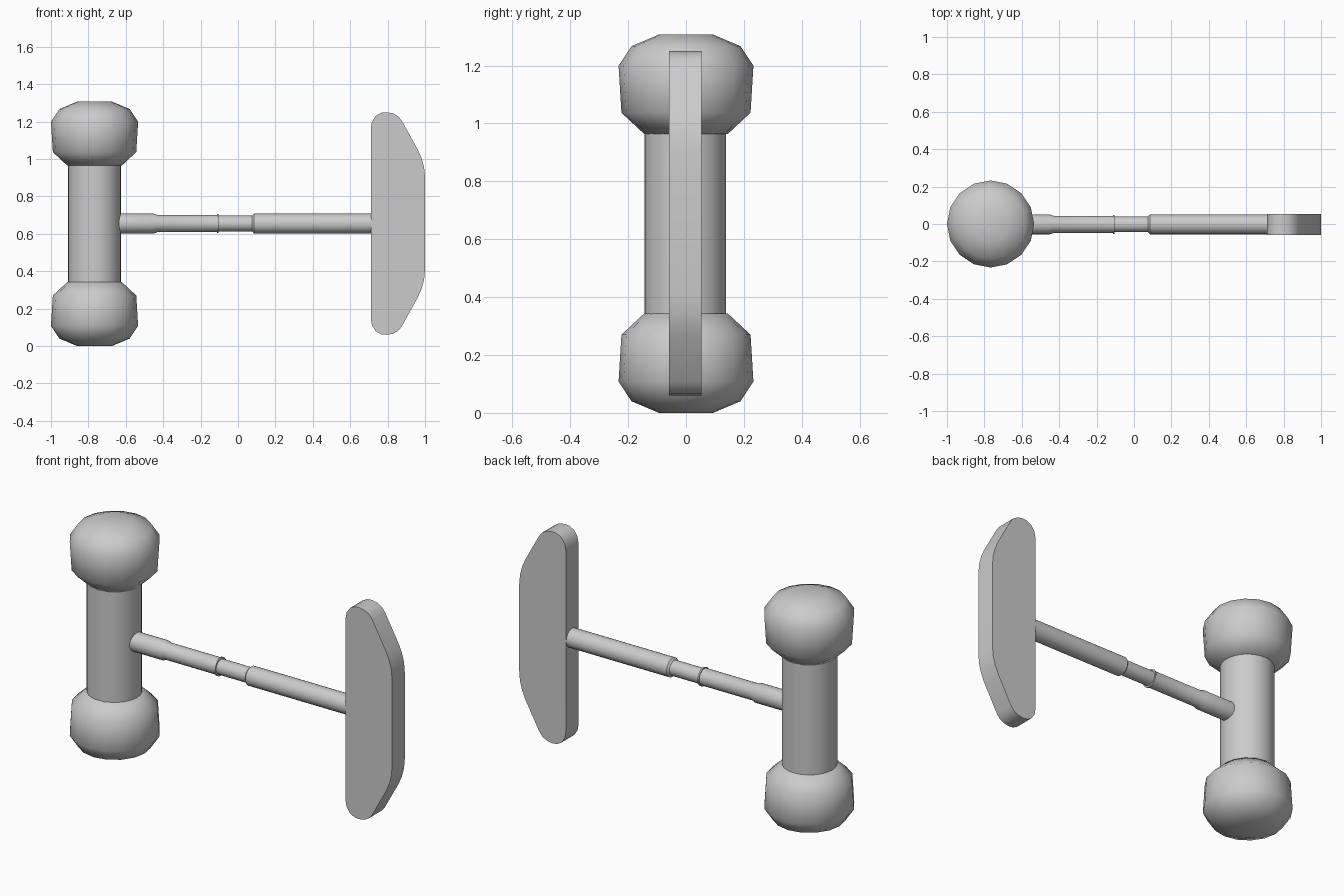
import bpy, bmesh, math
from mathutils import Matrix

cube = bpy.data.objects.get("Cube")
if cube:
    bpy.data.objects.remove(cube)

grey = bpy.data.materials.new("plain grey")
grey.use_nodes = True
colour = (0.6, 0.6, 0.6, 1)
grey.diffuse_color = colour
grey.node_tree.nodes["Principled BSDF"].inputs["Base Color"].default_value = colour


def finish(name, bm, angle):
    """Turn a bmesh into a smooth shaded object."""
    bmesh.ops.recalc_face_normals(bm, faces=bm.faces)
    mesh = bpy.data.meshes.new(name)
    bm.to_mesh(mesh)
    bm.free()
    mesh.materials.append(grey)
    obj = bpy.data.objects.new(name, mesh)
    bpy.context.collection.objects.link(obj)
    bpy.ops.object.select_all(action="DESELECT")
    obj.select_set(True)
    bpy.context.view_layer.objects.active = obj
    bpy.ops.object.shade_smooth_by_angle(angle=math.radians(angle))
    return obj


def lathe(name, profile, sides, matrix, angle=30):
    """Stack rings of (radius, height) along the local z axis, capped at both ends."""
    bm = bmesh.new()
    rings = []
    for r, h in profile:
        turns = [math.tau * i / sides for i in range(sides)]
        rings.append([bm.verts.new(matrix @ Matrix.Translation((r * math.cos(t), r * math.sin(t), h)).translation)
                      for t in turns])
    for low, high in zip(rings, rings[1:]):
        for i in range(sides):
            j = (i + 1) % sides
            bm.faces.new((low[i], low[j], high[j], high[i]))
    bm.faces.new(rings[0])
    bm.faces.new(rings[-1])
    return finish(name, bm, angle)


POST_X, MID_Z = -0.767, 0.655

# Upright post
lathe("post", [(0.141, 0.3), (0.141, 1.01)], 32,
      Matrix.Translation((POST_X, -0.003, 0)))

# Rounded knobs, the upper one mirrored from the lower
knob = [(0.093, 0), (0.188, 0.04), (0.233, 0.108), (0.223, 0.27), (0.145, 0.343)]
base = Matrix.Translation((POST_X, 0, 0))
lathe("lower_knob", knob, 16, base, 80)
lathe("upper_knob", [(r, 2 * MID_Z - 0.003 - h) for r, h in knob], 16, base, 80)

# Stepped handle running along x
steps = [(0.053, -0.66), (0.053, -0.45), (0.046, -0.43), (0.046, -0.113),
         (0.051, -0.113), (0.051, -0.105), (0.042, -0.105), (0.042, 0.075),
         (0.053, 0.085), (0.053, 0.73)]
lathe("handle", steps, 24,
      Matrix.Translation((0, -0.002, MID_Z)) @ Matrix.Rotation(math.pi / 2, 4, "Y"))

# Flat blade with rounded corners, outline mirrored about its middle
lower = [(0.71, 0.145), (0.717, 0.108), (0.737, 0.079), (0.765, 0.063), (0.795, 0.06),
         (0.83, 0.066), (0.858, 0.083), (0.877, 0.107), (0.963, 0.263),
         (0.982, 0.307), (0.995, 0.355), (1.0, 0.41)]
outline = lower + [(x, 2 * MID_Z - z) for x, z in reversed(lower)]
bm = bmesh.new()
face = bm.faces.new([bm.verts.new((x, -0.059, z)) for x, z in outline])
side = bmesh.ops.extrude_face_region(bm, geom=[face])["geom"]
bmesh.ops.translate(bm, vec=(0, 0.113, 0),
                    verts=[v for v in side if isinstance(v, bmesh.types.BMVert)])
finish("blade", bm, 32)
